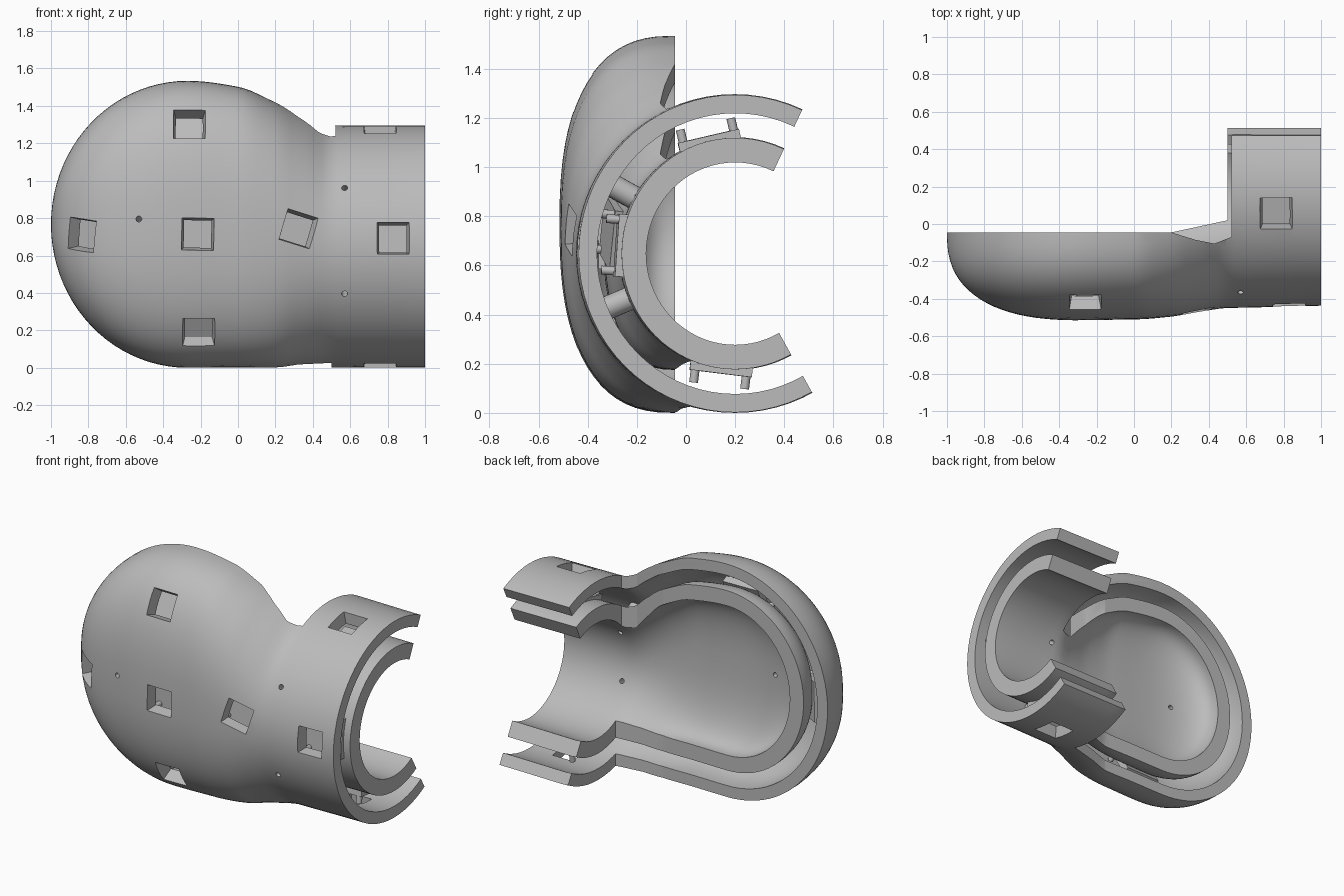
import bpy, bmesh
from math import sin, cos, radians, pi, copysign
from mathutils import Vector, Matrix

if "Cube" in bpy.data.objects:
    bpy.data.objects.remove(bpy.data.objects["Cube"])

grey = bpy.data.materials.new("plain grey")
grey.use_nodes = True
grey.diffuse_color = (0.5, 0.5, 0.5, 1)
grey.node_tree.nodes["Principled BSDF"].inputs["Base Color"].default_value = (0.5, 0.5, 0.5, 1)

# Cross-sections along x: x, centre y, centre z, radius y, radius z, roundness exponent
HEAD_X, HEAD_LEN = -0.27, 0.73
KEYS = [(-0.27, -0.05, 0.767, 0.465, 0.767, 2.5),
        (0.0, -0.05, 0.752, 0.46, 0.75, 2.45),
        (0.2, 0.0, 0.71, 0.495, 0.71, 2.35),
        (0.35, 0.08, 0.68, 0.55, 0.668, 2.15),
        (0.52, 0.2, 0.648, 0.648, 0.648, 2.0),
        (1.0, 0.2, 0.648, 0.637, 0.646, 2.0)]


def section(x):
    """Smooth, overshoot-free blend of the key sections."""
    i = max(k for k in range(len(KEYS) - 1) if KEYS[k][0] <= x + 1e-6)
    a, b = KEYS[i], KEYS[i + 1]
    h = b[0] - a[0]
    t = (x - a[0]) / h

    def slope(k, c):
        if k in (0, len(KEYS) - 1):
            return 0
        p, q, r = KEYS[k - 1], KEYS[k], KEYS[k + 1]
        m, n = (q[c] - p[c]) / (q[0] - p[0]), (r[c] - q[c]) / (r[0] - q[0])
        return 2 * m * n / (m + n) if m * n > 0 else 0

    return [a[c] * (1 + 2 * t) * (1 - t) ** 2 + b[c] * t * t * (3 - 2 * t)
            + h * t * (1 - t) * (slope(i, c) * (1 - t) - slope(i + 1, c) * t)
            for c in range(1, 6)]


def surface(x, angle, depth=0):
    """Point on the sleeve, sunk by depth; angle 0 is the front, 90 degrees the top."""
    yc, zc, ry, rz, n = section(max(x, HEAD_X))
    ry, rz = ry - depth, rz - depth
    if x < HEAD_X:
        u = min((HEAD_X - x) / HEAD_LEN, 1)
        x = HEAD_X - u * (HEAD_LEN - depth)
        ry *= (1 - u ** 2.5) ** 0.4
        rz *= (1 - u * u) ** 0.5
    c, s = cos(angle), sin(angle)
    return Vector((x, yc - ry * copysign(abs(c) ** (2 / n), c),
                   zc + rz * copysign(abs(s) ** (2 / n), s)))


def frame(x, degrees):
    """Matrix on the outer surface with z along the outward normal."""
    a, e = radians(degrees), 0.05
    p = surface(x, a)
    along = (surface(x + e, a) - surface(x - e, a)).normalized()
    around = surface(x, a + e) - surface(x, a - e)
    normal = along.cross(around).normalized()
    if normal.dot(p - Vector((p.x, 0.2, 0.7))) < 0:
        normal.negate()
    side = normal.cross(along)
    rot = Matrix((along, side, normal)).transposed().to_4x4()
    return Matrix.Translation(p) @ rot


def finish(name, bm):
    bmesh.ops.recalc_face_normals(bm, faces=bm.faces)
    me = bpy.data.meshes.new(name)
    bm.to_mesh(me)
    bm.free()
    me.materials.append(grey)
    ob = bpy.data.objects.new(name, me)
    bpy.context.collection.objects.link(ob)
    return ob


def add_cone(bm, mat, top, bottom, r_top, r_bottom, sides=20):
    """Cone or cylinder spanning two heights of a local frame."""
    turn = Matrix.Rotation(pi / 4, 4, 'Z') if sides == 4 else Matrix()
    bmesh.ops.create_cone(bm, cap_ends=True, segments=sides, radius1=r_bottom, radius2=r_top,
                          depth=top - bottom,
                          matrix=mat @ Matrix.Translation((0, 0, (top + bottom) / 2)) @ turn)


def prism(name, points, offset):
    bm = bmesh.new()
    face = bm.faces.new([bm.verts.new(p) for p in points])
    new = bmesh.ops.extrude_face_region(bm, geom=[face])["geom"]
    bmesh.ops.translate(bm, vec=offset, verts=[v for v in new if isinstance(v, bmesh.types.BMVert)])
    return finish(name, bm)


def shell(name, outside, inside, steps=72):
    """Closed-walled sleeve: rings run out along the outside and back along the inside."""
    xs = [HEAD_X - HEAD_LEN * sin(pi / 2 * (1 - i / 22)) for i in range(22)]
    xs += [HEAD_X + (1 - HEAD_X) * i / 30 for i in range(31)]
    bm = bmesh.new()
    rings = []
    for x, d in [(x, outside) for x in xs] + [(x, inside) for x in reversed(xs)]:
        if x == xs[0]:
            rings.append([bm.verts.new(surface(x, 0, d))] * steps)
        else:
            rings.append([bm.verts.new(surface(x, 2 * pi * j / steps, d)) for j in range(steps)])
    for a, b in zip(rings, rings[1:]):
        for j in range(steps):
            k = (j + 1) % steps
            bm.faces.new(dict.fromkeys((a[j], a[k], b[k], b[j])))
    return finish(name, bm)


def carve(ob, cutters):
    bpy.ops.object.select_all(action='DESELECT')
    bpy.context.view_layer.objects.active = ob
    ob.select_set(True)
    for cutter in cutters:
        mod = ob.modifiers.new("cut", 'BOOLEAN')
        mod.operation, mod.solver, mod.object = 'DIFFERENCE', 'EXACT', cutter
        bpy.ops.object.modifier_apply(modifier=mod.name)
    bpy.ops.object.shade_smooth_by_angle(angle=radians(32))


# Places on the sleeve: x and angle
WINDOWS = [(-0.84, -4), (-0.215, -2), (0.325, 4), (0.83, 4),
           (-0.26, 40), (-0.21, -45), (0.76, 77), (0.76, -83)]
POSTS = [(-0.53, 1), (0.57, 29), (0.57, -23)]

# Cutters: open back of the head (upper and lower half) and open wedge of the cuff
back = [(-1.3, 1.5), (-1.3, -0.045), (0.2, -0.045)]
upper = back + [(0.33, -0.085), (0.43, -0.105), (0.52, -0.07), (0.52, 1.5)]
lower = back + [(0.5, 0.02), (0.5, 1.5)]
trims = [prism("upper_back_cutter", [(x, y, 0.63) for x, y in upper], (0, 0, 1.5)),
         prism("lower_back_cutter", [(x, y, 0.66) for x, y in lower], (0, 0, -1.5))]
wedge = [(0.2, 0.648)] + [(0.2 + 2 * cos(radians(a)), 0.648 + 2 * sin(radians(a)))
                          for a in (-61, 0, 65)]
trims.append(prism("cuff_cutter", [(0.41, y, z) for y, z in wedge], (1, 0, 0)))

bm = bmesh.new()
for place in WINDOWS:
    add_cone(bm, frame(*place), 0.06, -0.13, 0.137, 0.09, 4)
window_cutter = finish("window_cutter", bm)
bm = bmesh.new()
for place in POSTS:
    add_cone(bm, frame(*place), 0.08, -0.42, 0.016, 0.016, 12)
hole_cutter = finish("screw_hole_cutter", bm)

# The two nested shells
carve(shell("outer_shell", 0, 0.075), trims + [window_cutter, hole_cutter])
carve(shell("inner_shell", 0.175, 0.275), trims + [hole_cutter])

# Spacer posts bridging the gap
bm = bmesh.new()
for place in POSTS:
    add_cone(bm, frame(*place), -0.06, -0.2, 0.048, 0.048, 24)
carve(finish("spacer_posts", bm), [hole_cutter])

# Mounting pads with two pegs behind each window
bm = bmesh.new()
for place in WINDOWS:
    mat = frame(*place)
    add_cone(bm, mat, -0.155, -0.2, 0.18, 0.18, 4)
    for s in (-1, 1):
        peg = mat @ Matrix.Translation((0.1 * s, 0.105 * s, 0))
        add_cone(bm, peg, -0.105, -0.17, 0.018, 0.018, 14)
carve(finish("mounting_pads", bm), [])

for cutter in trims + [window_cutter, hole_cutter]:
    cutter.hide_render = True
    cutter.hide_set(True)
